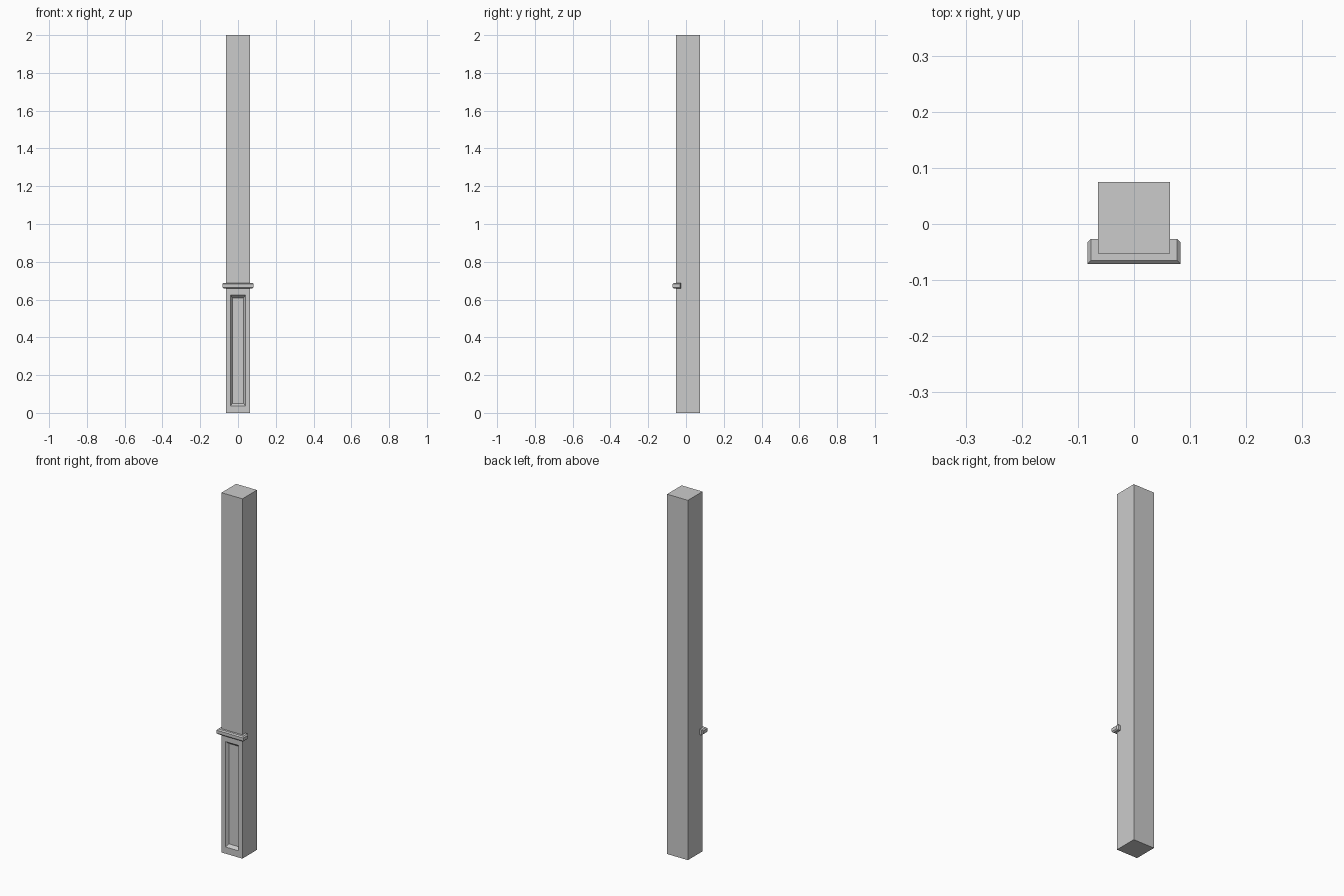
import bpy, bmesh

if "Cube" in bpy.data.objects:
    bpy.data.objects.remove(bpy.data.objects["Cube"])


def make_object(name, bm):
    bmesh.ops.recalc_face_normals(bm, faces=bm.faces)
    mesh = bpy.data.meshes.new(name)
    bm.to_mesh(mesh)
    bm.free()
    obj = bpy.data.objects.new(name, mesh)
    bpy.context.collection.objects.link(obj)
    return obj


def place_panel(face, half_w, z0, z1, y):
    """Fit a front-facing quad to a rectangle."""
    c = face.calc_center_median()
    for v in face.verts:
        v.co = (half_w if v.co.x > c.x else -half_w, y,
                z1 if v.co.z > c.z else z0)


# Square post with a sloped, recessed panel low on the front
FRONT, BACK, HALF = -0.053, 0.075, 0.064
bm = bmesh.new()
bmesh.ops.create_cube(bm, size=1)
for v in bm.verts:
    v.co = (v.co.x * 2 * HALF, BACK if v.co.y > 0 else FRONT, 2 * (v.co.z + 0.5))
bm.normal_update()
panel = min(bm.faces, key=lambda f: f.calc_center_median().y)
for half_w, z0, z1, y in [(0.040, 0.037, 0.623, FRONT),
                          (0.029, 0.051, 0.609, FRONT + 0.016)]:
    bmesh.ops.inset_individual(bm, faces=[panel], thickness=0.005)
    place_panel(panel, half_w, z0, z1, y)
make_object("post", bm)

# Chamfered rail across the front, wrapping onto both sides
bm = bmesh.new()
rings = []
for z, out in [(0.659, 0), (0.665, 0.006), (0.682, 0.006), (0.688, 0)]:
    x, front = 0.077 + out, -0.065 - out
    side = [(x, front), (x, -0.027 - out * 0.9), (0.077, -0.027)]
    outline = side + [(-px, py) for px, py in reversed(side)]
    rings.append([bm.verts.new((px, py, z)) for px, py in outline])
for low, high in zip(rings, rings[1:]):
    for i in range(len(low)):
        j = (i + 1) % len(low)
        bm.faces.new((low[i], low[j], high[j], high[i]))
bm.faces.new(rings[0])
bm.faces.new(rings[-1])
bmesh.ops.remove_doubles(bm, verts=bm.verts, dist=0.0001)
make_object("chair_rail", bm)
